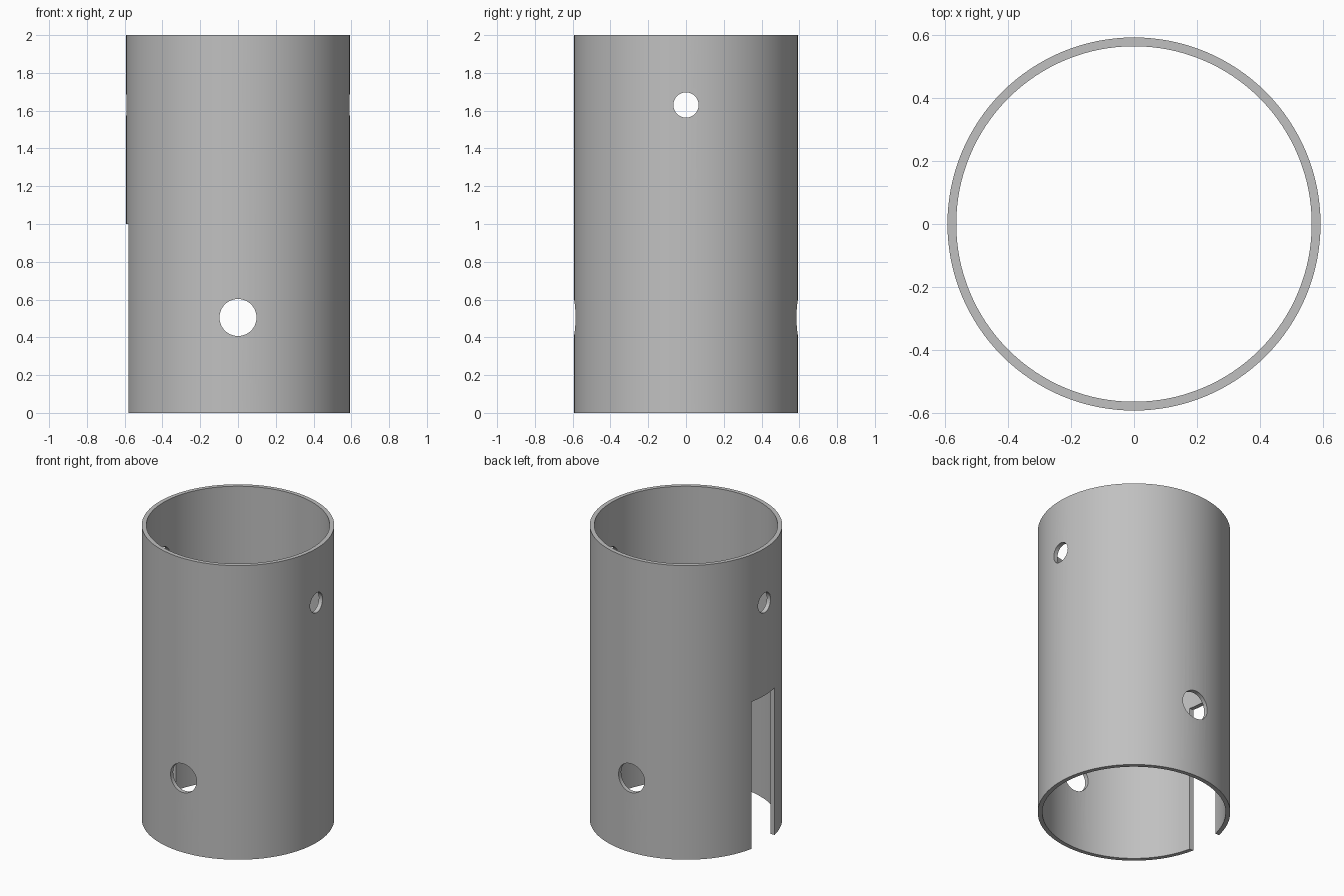
import bpy
import bmesh
import math
from mathutils import Matrix

OUTER, INNER, HEIGHT = 0.593, 0.565, 2.0
SEGMENTS = 128

if "Cube" in bpy.data.objects:
    bpy.data.objects.remove(bpy.data.objects["Cube"])

# Grey metal
metal = bpy.data.materials.new("grey_metal")
metal.use_nodes = True
colour = (0.53, 0.53, 0.53, 1)
metal.diffuse_color = colour
metal.node_tree.nodes["Principled BSDF"].inputs["Base Color"].default_value = colour


def add_object(name, bm):
    mesh = bpy.data.meshes.new(name)
    bmesh.ops.recalc_face_normals(bm, faces=bm.faces)
    bm.to_mesh(mesh)
    bm.free()
    mesh.materials.append(metal)
    obj = bpy.data.objects.new(name, mesh)
    bpy.context.collection.objects.link(obj)
    return obj


def cross_hole(name, radius, z, axis):
    """Cylinder cutter passing through both walls."""
    bm = bmesh.new()
    turn = Matrix.Rotation(math.pi / 2, 4, axis)
    bmesh.ops.create_cone(bm, cap_ends=True, segments=48, radius1=radius,
                          radius2=radius, depth=2,
                          matrix=Matrix.Translation((0, 0, z)) @ turn)
    return add_object(name, bm)


# Tube: a rectangular wall section spun about the vertical axis
bm = bmesh.new()
section = [(INNER, 0), (OUTER, 0), (OUTER, HEIGHT), (INNER, HEIGHT)]
ring = [bm.verts.new((r, 0, z)) for r, z in section]
edges = [bm.edges.new((ring[i], ring[(i + 1) % 4])) for i in range(4)]
bmesh.ops.spin(bm, geom=ring + edges, cent=(0, 0, 0), axis=(0, 0, 1),
               angle=math.tau, steps=SEGMENTS, use_merge=True)
bmesh.ops.remove_doubles(bm, verts=bm.verts, dist=1e-5)
tube = add_object("tube", bm)

# Slot cutter: open at the bottom on the -x side
bm = bmesh.new()
bmesh.ops.create_cube(bm, size=1, matrix=Matrix.Translation((-0.6, 0, 0.4))
                      @ Matrix.Diagonal((0.6, 0.246, 1.2, 1)))
cutters = [add_object("slot_cutter", bm),
           cross_hole("lower_hole_cutter", 0.098, 0.505, 'X'),
           cross_hole("upper_hole_cutter", 0.067, 1.63, 'Y')]

# Cut the slot and the cross holes
bpy.ops.object.select_all(action='DESELECT')
bpy.context.view_layer.objects.active = tube
tube.select_set(True)
for cutter in cutters:
    mod = tube.modifiers.new(cutter.name, 'BOOLEAN')
    mod.operation = 'DIFFERENCE'
    mod.solver = 'EXACT'
    mod.object = cutter
    bpy.ops.object.modifier_apply(modifier=mod.name)
    bpy.data.objects.remove(cutter)

bpy.ops.object.shade_smooth_by_angle(angle=math.radians(30))
